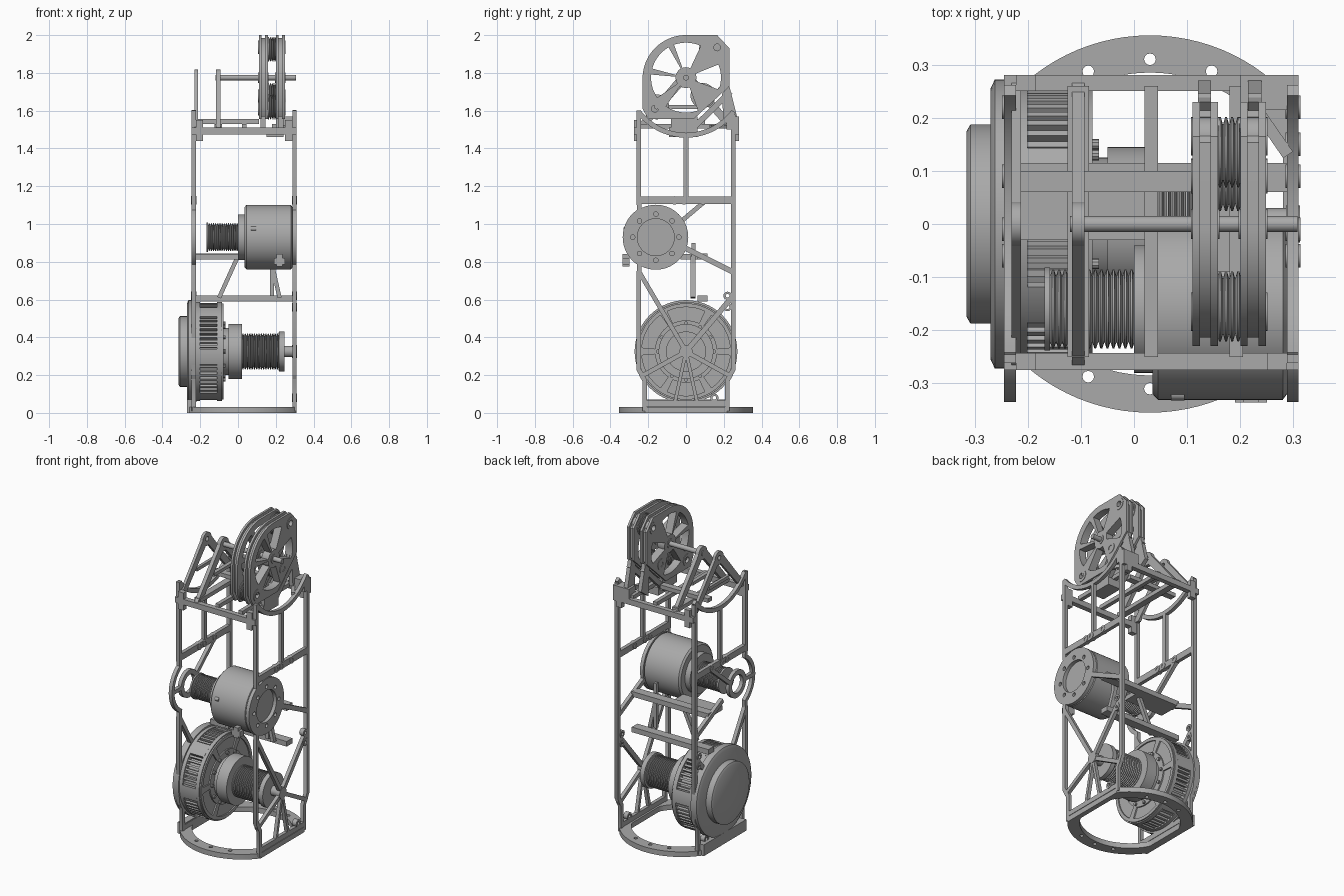
import bpy
from math import sin, cos, pi, radians
from mathutils import Matrix, Vector

if "Cube" in bpy.data.objects:
    bpy.data.objects.remove(bpy.data.objects["Cube"])

grey = bpy.data.materials.new("machined_grey")
grey.use_nodes = True
grey.diffuse_color = (0.4, 0.4, 0.4, 1)
grey.node_tree.nodes["Principled BSDF"].inputs["Base Color"].default_value = (0.4, 0.4, 0.4, 1)


def finish(ob):
    ob.data.materials.clear()
    ob.data.materials.append(grey)
    bpy.ops.object.select_all(action="DESELECT")
    ob.select_set(True)
    bpy.context.view_layer.objects.active = ob
    bpy.ops.object.shade_smooth_by_angle(angle=radians(35))
    return ob


def plate(name, loops, a, b, axis="x"):
    """Flat profile with holes, extruded from a to b along an axis."""
    cu = bpy.data.curves.new(name, "CURVE")
    cu.dimensions, cu.fill_mode, cu.extrude = "2D", "BOTH", (b - a) / 2
    for pts in loops:
        s = cu.splines.new("POLY")
        s.points.add(len(pts) - 1)
        for p, (u, v) in zip(s.points, pts):
            p.co = (u, v, 0, 1)
        s.use_cyclic_u = True
    ob = bpy.data.objects.new(name, cu)
    bpy.context.collection.objects.link(ob)
    bpy.ops.object.select_all(action="DESELECT")
    ob.select_set(True)
    bpy.context.view_layer.objects.active = ob
    bpy.ops.object.convert(target="MESH")
    ob = bpy.context.view_layer.objects.active
    m = (a + b) / 2
    rows = {"x": ((0, 0, 1, m), (1, 0, 0, 0), (0, 1, 0, 0)),
            "y": ((1, 0, 0, 0), (0, 0, -1, m), (0, 1, 0, 0)),
            "z": ((1, 0, 0, 0), (0, 1, 0, 0), (0, 0, 1, m))}[axis]
    ob.data.transform(Matrix(rows + ((0, 0, 0, 1),)))
    return finish(ob)


def arc(u, v, r, a0, a1, n=24):
    return [(u + r * cos(radians(a0 + (a1 - a0) * i / n)),
             v + r * sin(radians(a0 + (a1 - a0) * i / n))) for i in range(n + 1)]


def circle(u, v, r, n=32):
    return arc(u, v, r, 0, 360, n)[:-1]


def wedge(u, v, r0, r1, a0, a1):
    return arc(u, v, r1, a0, a1, 8) + arc(u, v, r0, a1, a0, 5)


def strut(name, pts, w, a, b, axis="x"):
    """Bar of constant width along a path, mitred at the bends."""
    p = [Vector(q) for q in pts]
    left, right = [], []
    for i, q in enumerate(p):
        d0 = (q - p[i - 1]).normalized() if i else (p[1] - q).normalized()
        d1 = (p[i + 1] - q).normalized() if i < len(p) - 1 else d0
        t = (d0 + d1).normalized()
        n = Vector((-t.y, t.x)) * (w / 2 / max(t.dot(d0), 0.5))
        left.append(tuple(q + n))
        right.append(tuple(q - n))
    return plate(name, [left + right[::-1]], a, b, axis)


def box(name, x0, x1, y0, y1, z0, z1):
    return plate(name, [[(x0, y0), (x1, y0), (x1, y1), (x0, y1)]], z0, z1, "z")


def lathe(name, y, z, prof, n=56):
    """Solid of revolution about an x-directed axis, profile of (x, radius)."""
    verts, faces = [], []
    for x, r in prof:
        verts += [(x, y + r * cos(2 * pi * k / n), z + r * sin(2 * pi * k / n)) for k in range(n)]
    for i in range(len(prof) - 1):
        for k in range(n):
            j = (k + 1) % n
            faces.append((i * n + k, i * n + j, i * n + n + j, i * n + n + k))
    faces.append(tuple(range(n))[::-1])
    faces.append(tuple(range(len(verts) - n, len(verts))))
    me = bpy.data.meshes.new(name)
    me.from_pydata(verts, [], [f[::-1] for f in faces])
    ob = bpy.data.objects.new(name, me)
    bpy.context.collection.objects.link(ob)
    return finish(ob)


def cyl(name, y, z, r, x0, x1, n=56):
    return lathe(name, y, z, [(x0, r), (x1, r)], n)


def grooves(x0, x1, r, depth, count):
    step = (x1 - x0) / count
    return [q for i in range(count) for q in
            ((x0 + i * step, r - depth), (x0 + (i + .35) * step, r), (x0 + (i + .65) * step, r))] + [(x1, r - depth)]


MY, MZ = -.16, .93      # upper winch axis
LZ = .325               # lower winch axis
PZ = 1.775              # pulley axis

# Base ring with flat sides and bolt holes
def clipped(r, lo, hi):
    return [(min(max(u, lo), hi), v) for u, v in circle(.03, 0, r, 96)]
bolts = [circle(.03 + .31 * cos(radians(a)), .31 * sin(radians(a)), .011, 12)
         for a in (68, 90, 112, 248, 270, 292)]
plate("base_ring", [clipped(.355, -.27, .31), clipped(.285, -.225, .28)] + bolts, 0, .032, "z")
box("left_foot", -.27, -.225, -.21, .21, 0, .07)

# Side panels
for side, x0, x1 in (("left", -.245, -.222), ("right", .288, .31)):
    def rib(part, pts, w=.024):
        strut(f"{side}_{part}", pts, w, x0, x1)
    rib("front_post", [(-.25, 1.6), (-.25, 1.12)] + arc(MY, MZ, .163, 122, 238)
        + [(-.25, .73), (-.25, .23), (-.218, .17), (-.218, .01)])
    rib("back_post", [(.25, 1.58), (.25, .23), (.218, .17), (.218, .01)])
    rib("saddle_arc", arc(0, PZ + .01, .315, 217, 323), .026)
    rib("middle_rail", [(-.26, 1.125), (.26, 1.125)], .04)
    rib("centre_bar", [(0, 1.12), (0, 1.48)])
    rib("upper_diagonal", [(-.02, .88), (.25, .745)], .028)
    rib("long_diagonal", [(-.25, .75), (0, LZ)])
    rib("back_diagonal", [(.25, .62), (0, LZ)], .028)
    for y in (-.2, .2):
        rib("lower_spoke", [(0, LZ), (y * 1.22, .19)])
        rib("foot_spoke", [(0, LZ), (y * .3, .05)], .018)
    rib("bottom_rail", [(-.21, .05), (.21, .05)], .03)
    cyl(side + "_hub", 0, LZ, .035, x0 - .002, x1 + .002, 24)
    for y, z in ((.22, .56), (.22, .62), (-.06, 1.125), (-.01, 1.125), (.09, 1.125), (.15, .08)):
        plate(side + "_eyelet", [circle(y, z, .022, 16), circle(y, z, .01, 12)], x0 - .003, x1 + .003)
rim = [circle(MY + .122 * cos(k * pi / 4), MZ + .122 * sin(k * pi / 4), .012, 12) for k in range(8)]
plate("right_winch_flange", [circle(MY, MZ, .172, 56), circle(MY, MZ, .098, 48)] + rim, .288, .31)
plate("left_bearing_ring", [circle(MY, MZ, .085), circle(MY, MZ, .055)], -.245, -.222)
strut("left_bearing_arm", [(MY + .07, MZ + .03), (.1, 1.12)], .024, -.245, -.222)
strut("left_bearing_front_arm", [(MY - .06, MZ), (-.32, MZ)], .024, -.245, -.222)

# Upper winch: motor can, collar, threaded drum
lathe("upper_motor", MY, MZ, [(.035, .16), (.045, .171), (.28, .171), (.288, .16)])
cyl("upper_collar", MY, MZ, .12, 0, .036)
lathe("upper_drum", MY, MZ, [(-.168, .078), (-.158, .078)] + grooves(-.158, .001, .074, .012, 14))
box("motor_socket", .19, .25, MY - .176, MY - .14, .785, .82)
box("motor_socket_tab", .205, .235, MY - .176, MY - .14, .775, .84)
cyl("motor_port", MY - .16, MZ + .045, .012, .07, .095, 12)

# Lower winch: cage motor, gearbox cap, collar, threaded drum
lathe("gearbox_cap", 0, LZ, [(-.315, .175), (-.308, .187), (-.268, .187)])
lathe("gearbox_flange", 0, LZ, [(-.27, .255), (-.262, .272), (-.222, .272)])
cyl("cage_core", 0, LZ, .225, -.224, -.09)
cyl("cage_outer_rim", 0, LZ, .262, -.224, -.2)
cyl("cage_inner_rim", 0, LZ, .262, -.11, -.086)
for k in range(60):
    wide = k % 10 < 3
    a, half = 6 * k, 3.1 if wide else 1.4
    plate("cage_fin", [wedge(0, LZ, .22, .262 if wide else .256, a - half, a + half)], -.205, -.105)
pockets = [wedge(0, LZ, .165, .235, a + 5, a + 55) for a in range(0, 360, 60)]
plate("cage_face", [circle(0, LZ, .255, 64)] + pockets, -.088, -.078)
for k in range(12):
    a = k * pi / 6
    cyl("face_bolt", .15 * cos(a), LZ + .15 * sin(a), .01, -.08, -.066, 10)
cyl("lower_step", 0, LZ, .125, -.08, -.05)
cyl("lower_collar", 0, LZ, .145, -.05, .022)
lathe("lower_drum", 0, LZ, grooves(.02, .215, .096, .014, 16) + [(.216, .106), (.245, .106)])
cyl("lower_shaft", 0, LZ, .03, .24, .29, 20)

# Inner cross beams with their V struts
for name, z in (("low_beam", .605), ("shelf_beam", .828)):
    box(name, -.235, .295, .06, .115, z - .016, z + .016)
for lo, hi in ((-.1, 0), (.22, .17)):
    strut("v_strut", [(lo, .61), (hi, .83)], .022, .025, .05, "y")
box("motor_saddle", -.23, .04, -.03, .07, .812, .84)
strut("shelf_brace", [(.04, .62), (.04, .9)], .022, .17, .19)

# Top deck
for name, y0, y1 in (("front", -.275, -.243), ("back", .25, .28)):
    box(name + "_deck_bar", -.245, .31, y0, y1, 1.475, 1.51)
    for x0, x1 in ((-.222, -.185), (.25, .288)):
        box(name + "_corner_tab", x0, x1, y0, y1, 1.44, 1.55)
for x0, x1 in ((-.125, -.085), (.02, .045), (.18, .205)):
    box("deck_beam", x0, x1, -.25, .26, 1.505, 1.53)
box("deck_cross_strip", -.222, .11, .06, .1, 1.53, 1.555)
box("back_right_block", .2, .31, .215, .28, 1.5, 1.57)
strut("deck_gusset", [(.2, .26), (.29, .13)], .022, 1.505, 1.525, "z")

# A-frames carrying the axle
for x, t in ((-.222, .009), (-.105, .012)):
    for s in (-1, 1):
        foot = [(s * .265, 1.51), (s * .215, 1.51), (s * .002, 1.75), (s * .025, 1.8)]
        plate("a_frame_leg", [foot], x - t, x + t)
    plate("a_frame_eye", [circle(0, PZ, .042), circle(0, PZ, .016, 16)], x - t, x + t)
    strut("a_frame_tie", [(-.1, 1.62), (.1, 1.62)], .02, x - t, x + t)
cyl("axle", 0, PZ, .015, -.12, .308, 20)

# Pulley head: layered cheek plates with spokes
outline = arc(0, 1.77, .23, 90, 180) + [(-.23, 1.61), (-.2, 1.555), (.04, 1.555), (.23, 1.73), (.23, 1.93), (.165, 2)]
holes = [wedge(0, PZ, .055, .185, a, b) for a, b in ((65, 110), (120, 165), (175, 215), (235, 290), (-20, 22))]
holes += [circle(y, z, .022, 16) for y, z in ((.165, 1.935), (-.165, 1.61))]
core = [(u * .93, PZ + (v - PZ) * .93) for u, v in outline]
for x in (.11, .2):
    for a, b in ((0, .014), (.034, .048)):
        plate("cheek_plate", [outline] + holes, x + a, x + b)
    plate("cheek_core", [core] + holes, x + .013, x + .035)
    for y, z, r in ((.165, 1.935, .036), (-.165, 1.61, .036), (.09, 1.68, .033), (0, PZ, .028)):
        plate("cheek_boss", [circle(y, z, r), circle(y, z, r * .5, 16)], x - .003, x + .051)
for y, z in ((.135, 1.925), (-.155, 1.62), (.09, 1.68)):
    lathe("sheave", y, z, grooves(.156, .202, .066, .014, 4), 40)
    cyl("sheave_pin", y, z, .013, .112, .246, 16)

# Bracket holding the pulley head on the deck
for x in (.12, .215):
    strut("head_bracket", [(.235, 1.7), (.03, 1.5)], .03, x, x + .025)
    plate("head_fin", [[(.2, 1.52), (.27, 1.57), (.23, 1.73), (.19, 1.69)]], x, x + .025)
    plate("head_foot", [[(-.08, 1.5), (.06, 1.5), (.06, 1.57), (-.08, 1.57)]], x, x + .025)
box("head_base", .15, .24, -.09, .06, 1.46, 1.51)
